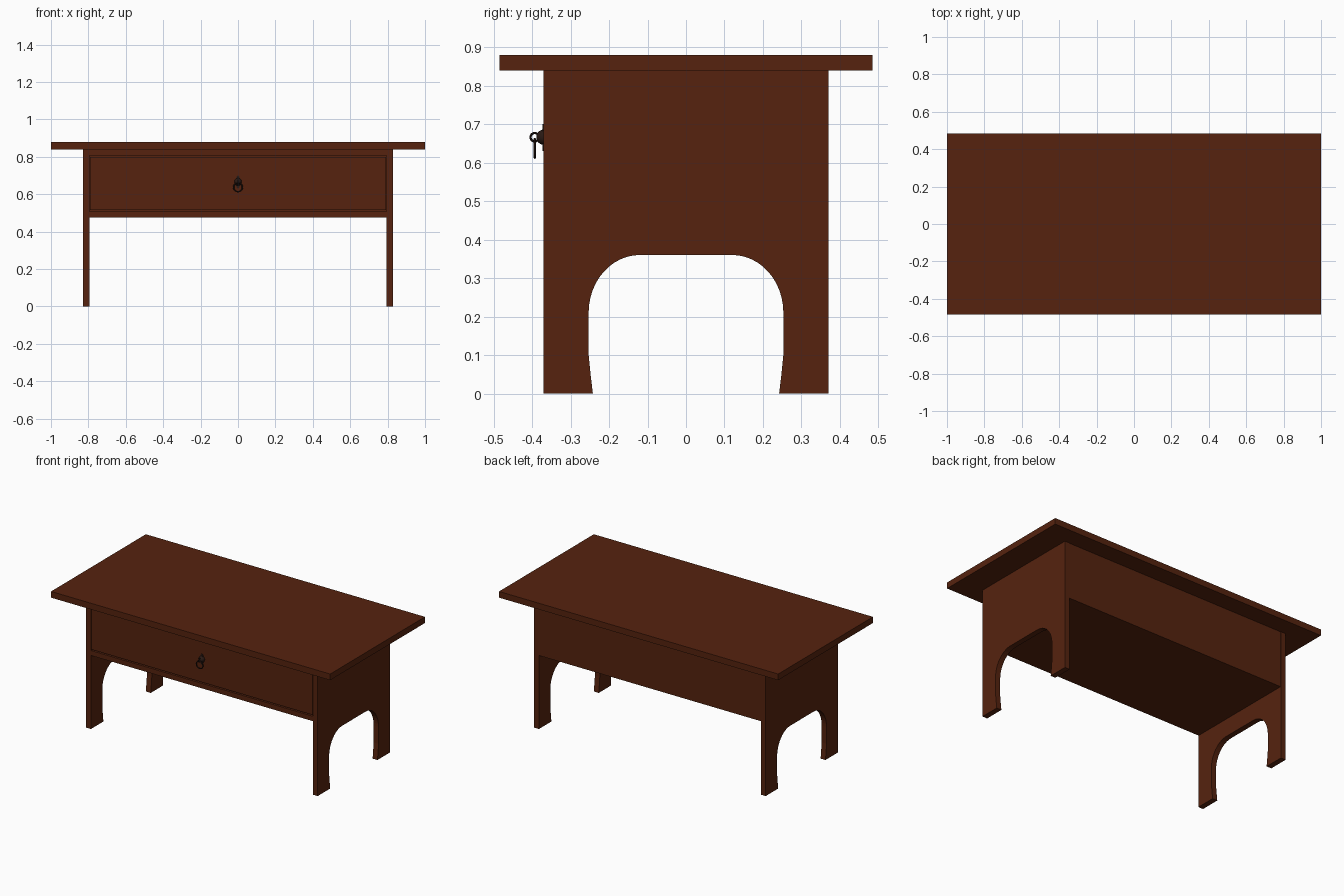
import bpy, bmesh, math

if "Cube" in bpy.data.objects:
    bpy.data.objects.remove(bpy.data.objects["Cube"])


def material(name, rgb):
    m = bpy.data.materials.new(name)
    m.diffuse_color = (*rgb, 1)
    m.use_nodes = True
    m.node_tree.nodes["Principled BSDF"].inputs["Base Color"].default_value = m.diffuse_color
    return m


WOOD = material("dark brown wood", (0.092, 0.0165, 0.0045))
IRON = material("dark iron", (0.022, 0.010, 0.007))


def box(name, x0, x1, y0, y1, z0, z1):
    bpy.ops.mesh.primitive_cube_add(size=1)
    o = bpy.context.object
    o.name = name
    for v in o.data.vertices:
        v.co = ((x0 + x1) / 2 + v.co.x * (x1 - x0),
                (y0 + y1) / 2 + v.co.y * (y1 - y0),
                (z0 + z1) / 2 + v.co.z * (z1 - z0))
    o.data.materials.append(WOOD)
    return o


def smooth(o, name):
    o.name = name
    o.data.materials.append(IRON)
    bpy.ops.object.shade_smooth_by_angle()


# table top
box("table_top", -1, 1, -0.485, 0.485, 0.84, 0.88)

# end panels with an arched cut-out
arch = [(0.242, 0), (0.248, 0.05), (0.253, 0.10), (0.253, 0.21)]
for i in range(1, 13):
    a = math.pi / 2 * i / 12
    arch.append((0.12 + 0.133 * math.cos(a), 0.21 + 0.15 * math.sin(a)))
half = arch + [(-y, z) for y, z in reversed(arch)]
outline = [(-0.37, 0), (-0.37, 0.84), (0.37, 0.84), (0.37, 0)] + half
for side, name in ((-1, "left_end_panel"), (1, "right_end_panel")):
    bm = bmesh.new()
    face = bm.faces.new([bm.verts.new((side * 0.795, y, z)) for y, z in outline])
    ext = bmesh.ops.extrude_face_region(bm, geom=[face])
    for v in ext["geom"]:
        if isinstance(v, bmesh.types.BMVert):
            v.co.x = side * 0.83
    bmesh.ops.recalc_face_normals(bm, faces=bm.faces)
    me = bpy.data.meshes.new(name)
    bm.to_mesh(me)
    bm.free()
    me.materials.append(WOOD)
    bpy.context.collection.objects.link(bpy.data.objects.new(name, me))

# drawer case, front rails and drawer front
box("drawer_case", -0.795, 0.795, -0.35, 0.368, 0.475, 0.84)
box("upper_rail", -0.795, 0.795, -0.368, -0.35, 0.806, 0.84)
box("lower_rail", -0.795, 0.795, -0.368, -0.35, 0.475, 0.507)
box("drawer_front", -0.792, 0.792, -0.368, -0.345, 0.515, 0.798)

# pull: slim plate, round boss, eye and hanging ring
bpy.ops.mesh.primitive_cylinder_add(vertices=24, radius=1, depth=1,
                                    location=(0, -0.37, 0.665), rotation=(math.pi / 2, 0, 0))
bpy.context.object.scale = (0.012, 0.035, 0.005)
smooth(bpy.context.object, "pull_plate")
bpy.ops.mesh.primitive_uv_sphere_add(segments=24, ring_count=12, radius=0.02,
                                     location=(0, -0.369, 0.666))
smooth(bpy.context.object, "pull_boss")
bpy.ops.mesh.primitive_torus_add(major_radius=0.011, minor_radius=0.003,
                                 major_segments=24, minor_segments=8,
                                 location=(0, -0.393, 0.666), rotation=(0, math.pi / 2, 0))
smooth(bpy.context.object, "pull_eye")
bpy.ops.mesh.primitive_torus_add(major_radius=0.0235, minor_radius=0.0035,
                                 major_segments=32, minor_segments=8,
                                 location=(0, -0.393, 0.637), rotation=(math.pi / 2, 0, 0))
smooth(bpy.context.object, "pull_ring")
